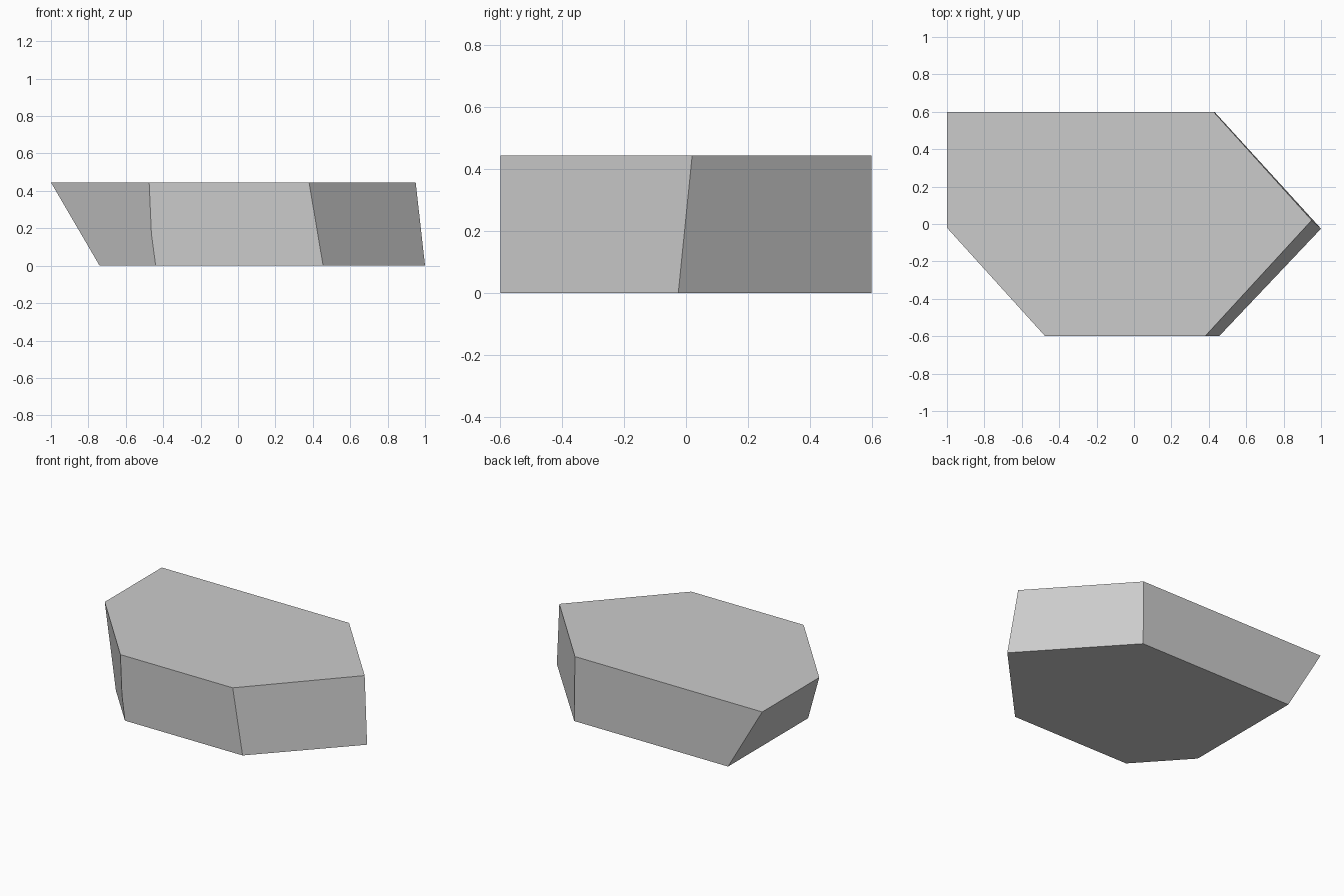
import bpy
import bmesh

cube = bpy.data.objects.get("Cube")
if cube:
    bpy.data.objects.remove(cube, do_unlink=True)

HEIGHT = 0.445

# Matching outlines, anticlockwise from the back left corner
top_outline = [(-1, 0.6), (-1, -0.02), (-0.475, -0.6),
               (0.38, -0.6), (0.95, 0.02), (0.425, 0.6)]
base_outline = [(-0.74, 0.6), (-0.74, -0.27), (-0.44, -0.6),
                (0.455, -0.6), (1, -0.025), (0.43, 0.6)]

stone = bpy.data.materials.new("plain grey")
stone.use_nodes = True
grey = (0.6, 0.6, 0.6, 1)
stone.diffuse_color = grey
stone.node_tree.nodes["Principled BSDF"].inputs["Base Color"].default_value = grey

# Six-sided slab with leaning walls
bm = bmesh.new()
top = [bm.verts.new((x, y, HEIGHT)) for x, y in top_outline]
base = [bm.verts.new((x, y, 0)) for x, y in base_outline]
bm.faces.new(top)
bm.faces.new(base[::-1])
for i in range(len(top)):
    j = (i + 1) % len(top)
    bm.faces.new((top[i], base[i], base[j], top[j]))

# Slight bend in the front corner edge
bm.verts.ensure_lookup_table()
corner = bm.edges.get((top[2], base[2]))
_, bend = bmesh.utils.edge_split(corner, top[2], 0.62)
bend.co = (-0.463, -0.6, 0.17)

bmesh.ops.recalc_face_normals(bm, faces=bm.faces[:])
mesh = bpy.data.meshes.new("slab")
bm.to_mesh(mesh)
bm.free()
mesh.materials.append(stone)
slab = bpy.data.objects.new("slab", mesh)
bpy.context.collection.objects.link(slab)
